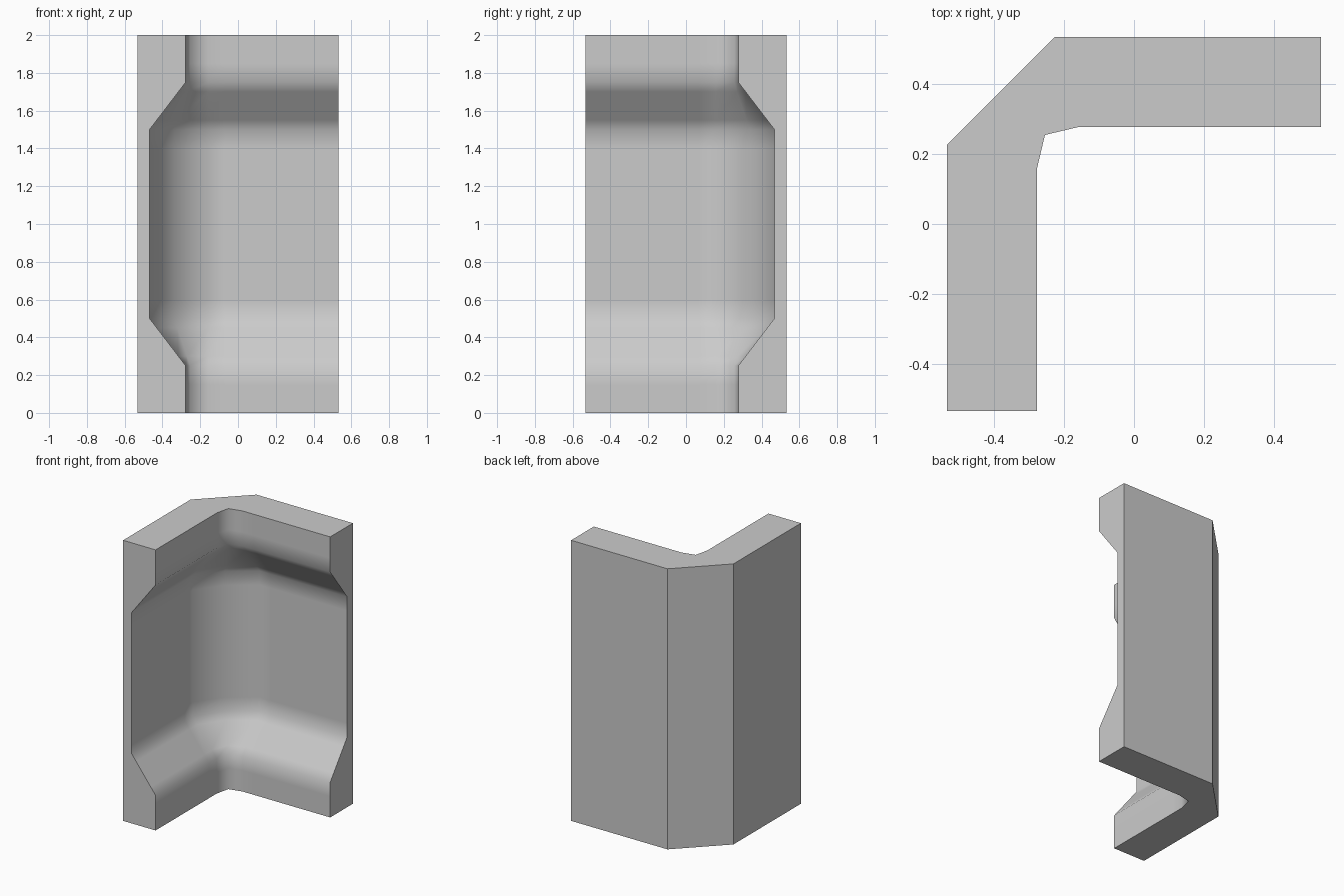
import bpy, bmesh

if "Cube" in bpy.data.objects:
    bpy.data.objects.remove(bpy.data.objects["Cube"])

E = 0.533  # half width of the corner piece


def mirrored(half, middle=None):
    """Complete a plan profile by reflecting it over the corner diagonal."""
    other = [(-y, -x) for x, y in reversed(half)]
    return half + ([middle] if middle else []) + other


# Plan profiles: outer shell, thick rim at the ends, thin recessed middle
outer = mirrored([(-E, -E), (-E, 0.227)])
rim = mirrored([(-0.277, -E), (-0.277, 0.07), (-0.277, 0.157)], (-0.254, 0.254))
recess = mirrored([(-0.468, -E), (-0.468, 0.07), (-0.468, 0.157)], (-0.338, 0.338))

# Heights with blend from rim (0) to recess (1); extra loops hold the shading
lower = [(0, 0), (0.15, 0), (0.25, 0), (0.30, 0.2), (0.45, 0.8), (0.5, 1), (0.6, 1)]
levels = lower + [(2 - z, t) for z, t in reversed(lower)]

bm = bmesh.new()
grid = [[bm.verts.new((a[0] + (b[0] - a[0]) * t, a[1] + (b[1] - a[1]) * t, z))
         for a, b in zip(rim, recess)] for z, t in levels]
low = [bm.verts.new((x, y, 0)) for x, y in outer]
high = [bm.verts.new((x, y, 2)) for x, y in outer]

# Smooth inner surface
for r0, r1 in zip(grid, grid[1:]):
    for i in range(len(r0) - 1):
        bm.faces.new((r0[i], r0[i + 1], r1[i + 1], r1[i])).smooth = True

# Flat outer walls, top and bottom, and the two stepped ends
flat = [bm.faces.new((low[i], low[i + 1], high[i + 1], high[i])) for i in range(3)]
flat.append(bm.faces.new(low + grid[0][::-1]))
flat.append(bm.faces.new(high + grid[-1][::-1]))
for k in (0, -1):
    flat.append(bm.faces.new([low[k]] + [row[k] for row in grid] + [high[k]]))
for f in flat:
    for e in f.edges:
        e.smooth = False

bmesh.ops.recalc_face_normals(bm, faces=bm.faces)
mesh = bpy.data.meshes.new("corner_wall")
bm.to_mesh(mesh)
bm.free()
bpy.context.collection.objects.link(bpy.data.objects.new("corner_wall", mesh))
